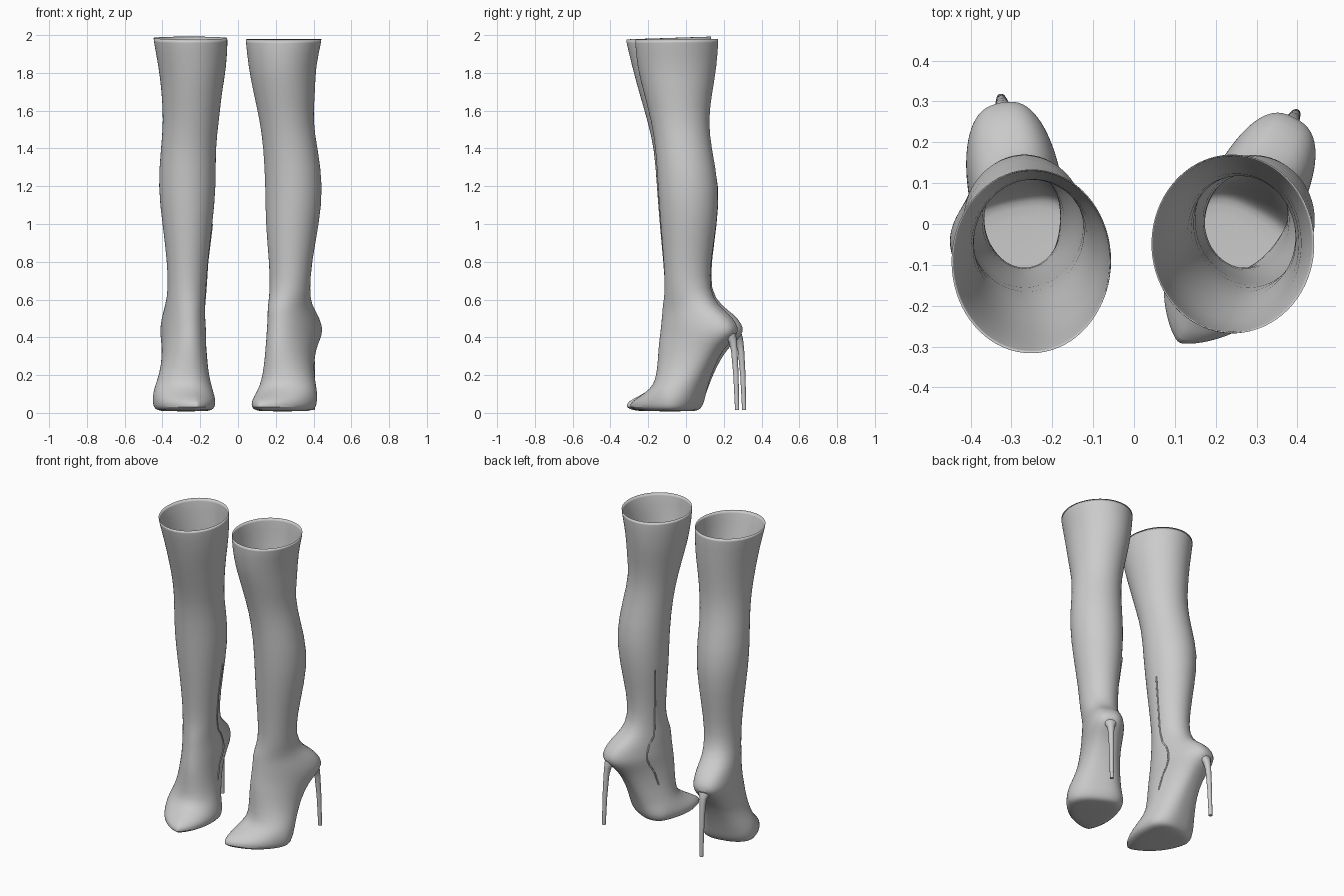
import bpy, bmesh
from math import sin, cos, pi, radians
from mathutils import Vector

if "Cube" in bpy.data.objects:
    bpy.data.objects.remove(bpy.data.objects["Cube"])

SEG = 36

leather = bpy.data.materials.new("grey leather")
leather.use_nodes = True
leather.diffuse_color = (0.6, 0.6, 0.6, 1)
leather.node_tree.nodes["Principled BSDF"].inputs["Base Color"].default_value = (0.6, 0.6, 0.6, 1)

# Foot slices: height, heel end, toe end, inner width, outer width, toe pointedness
FOOT = [
    (.008, .28, .54, .09, .13, .3), (.014, .25, .6, .122, .165, .4),
    (.03, .235, .635, .14, .183, .5), (.06, .22, .625, .145, .187, .5),
    (.09, .21, .56, .14, .187, .3), (.13, .195, .49, .13, .178, .1),
    (.17, .18, .462, .122, .16, 0), (.25, .145, .457, .11, .132, 0),
    (.34, .09, .455, .107, .122, 0), (.39, .03, .45, .11, .12, 0),
    (.43, 0, .445, .113, .12, 0), (.47, .01, .44, .11, .118, 0),
    (.52, .05, .435, .105, .112, 0), (.57, .125, .43, .1, .106, 0),
]

# Shaft slices: height, then x and y bounds
RIGHT_SHAFT = [
    (.65, -.37, -.17, -.11, .13), (.8, -.375, -.16, -.12, .135),
    (1.0, -.40, -.135, -.14, .165), (1.2, -.425, -.115, -.155, .18),
    (1.4, -.408, -.12, -.168, .13), (1.55, -.395, -.1, -.205, .11),
    (1.7, -.405, -.085, -.25, .12), (1.83, -.42, -.06, -.285, .13),
    (1.991, -.452, -.053, -.322, .137),
]
LEFT_SHAFT = [
    (.65, .17, .38, -.11, .125), (.8, .165, .39, -.118, .13),
    (1.0, .145, .43, -.135, .165), (1.2, .145, .452, -.15, .177),
    (1.4, .135, .422, -.16, .135), (1.55, .115, .395, -.185, .118),
    (1.7, .08, .41, -.225, .14), (1.83, .055, .41, -.26, .163),
    (1.984, .038, .447, -.272, .174),
]


def loft(name, rings, cap_top):
    """Skin a stack of rings, closing the bottom and optionally the top."""
    bm = bmesh.new()
    rows = [[bm.verts.new(p) for p in ring] for ring in rings]
    base = bm.faces.new(rows[0])
    for low, high in zip(rows, rows[1:]):
        for i in range(SEG):
            j = (i + 1) % SEG
            bm.faces.new((low[i], low[j], high[j], high[i]))
    if cap_top:
        bm.faces.new(rows[-1])
    bmesh.ops.recalc_face_normals(bm, faces=bm.faces[:])
    base.normal_update()
    if base.normal.z > 0:
        bmesh.ops.reverse_faces(bm, faces=bm.faces[:])
    mesh = bpy.data.meshes.new(name)
    bm.to_mesh(mesh)
    bm.free()
    return finish(name, mesh)


def finish(name, data):
    obj = bpy.data.objects.new(name, data)
    bpy.context.collection.objects.link(obj)
    data.materials.append(leather)
    return obj


def smooth(obj, angle):
    bpy.ops.object.select_all(action='DESELECT')
    obj.select_set(True)
    bpy.context.view_layer.objects.active = obj
    bpy.ops.object.shade_smooth_by_angle(angle=radians(angle))


def boot(label, side, heel, turn, shaft, tilt):
    a = radians(turn)
    ahead = Vector((-side * sin(a), -cos(a), 0))
    outward = Vector((side * cos(a), -sin(a), 0))
    origin = Vector((*heel, 0))
    angles = [2 * pi * i / SEG for i in range(SEG)]

    def place(u, v, z):
        return origin + ahead * u + outward * v + Vector((0, 0, z))

    def foot_ring(z, back, front, inner, outer, point):
        mid = min((back + front) / 2, .34)
        ring = []
        for t in angles:
            c, s = cos(t), sin(t)
            u = mid + c * (front - mid if c > 0 else mid - back)
            power = point if c > 0 else -.25
            v = s * max(abs(s), .001) ** power * (outer if s > 0 else inner)
            ring.append(place(u, v, z))
        return ring

    def shaft_ring(z, x0, x1, y0, y1, lean=0):
        ring = []
        for t in angles:
            d = ahead * cos(t) + outward * sin(t)
            ring.append(Vector(((x0 + x1) / 2 + d.x * (x1 - x0) / 2,
                                (y0 + y1) / 2 + d.y * (y1 - y0) / 2,
                                z + lean * d.y)))
        return ring

    # Foot and leg in one hollow shell
    rings = [foot_ring(*f) for f in FOOT] + [shaft_ring(*s) for s in shaft[:-1]]
    rings.append(shaft_ring(*shaft[-1], tilt))
    shell = loft(label + "_boot_shell", rings, False)
    wall = shell.modifiers.new("wall", 'SOLIDIFY')
    wall.thickness, wall.offset = .006, -1
    round_off = shell.modifiers.new("round", 'SUBSURF')
    round_off.levels = round_off.render_levels = 1
    smooth(shell, 50)

    # Stiletto heel, flaring into the heel cup
    stem = []
    for z, u, r in ((.016, -.003, .011), (.2, .004, .014), (.33, .014, .017),
                    (.38, .024, .022), (.405, .045, .038), (.43, .075, .06)):
        stem.append([place(u + r * cos(t), r * sin(t), z) for t in angles])
    smooth(loft(label + "_stiletto_heel", stem, True), 40)

    # Raised zip seam along the inner side
    seam = bpy.data.curves.new(label + "_inner_seam", 'CURVE')
    seam.dimensions = '3D'
    seam.bevel_depth, seam.bevel_resolution = .005, 1
    path = [r[SEG * 3 // 4] for r in rings if .2 < r[0].z < 1.05]
    line = seam.splines.new('POLY')
    line.points.add(len(path) - 1)
    for p, co in zip(line.points, path):
        p.co = (*co, 1)
    finish(label + "_inner_seam", seam)


boot("right", -1, (-.325, .305), 10, RIGHT_SHAFT, .008)
boot("left", 1, (.395, .268), 27, LEFT_SHAFT, .002)
